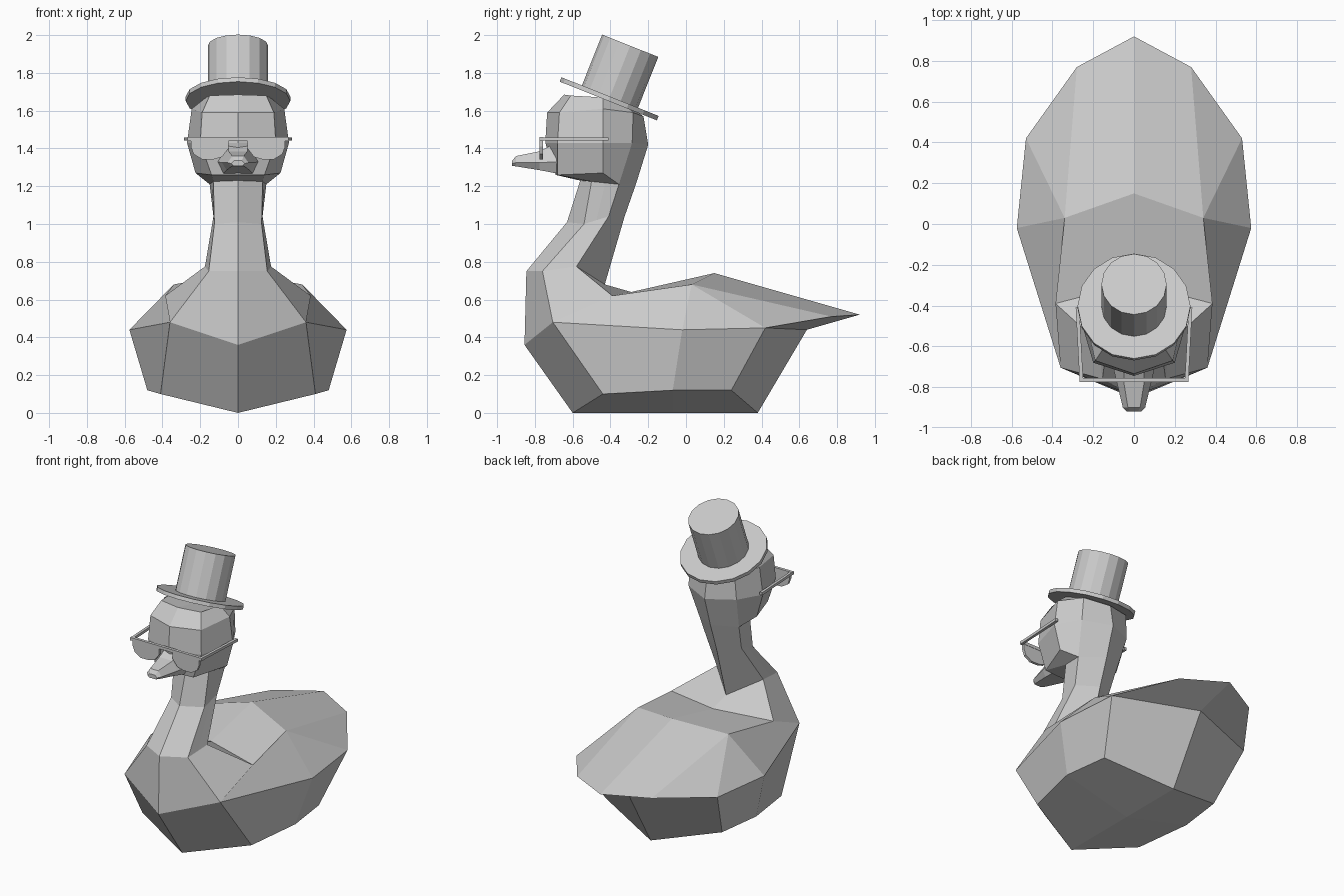
import bpy, bmesh, math
from mathutils import Matrix, Vector

if "Cube" in bpy.data.objects:
    bpy.data.objects.remove(bpy.data.objects["Cube"])


def build(name, bm, mirror=True):
    """Turn a bmesh into a flat-shaded object, optionally mirrored in x."""
    if mirror:
        dup = bmesh.ops.duplicate(bm, geom=bm.verts[:] + bm.edges[:] + bm.faces[:])
        for v in dup["geom"]:
            if isinstance(v, bmesh.types.BMVert):
                v.co.x *= -1
    bmesh.ops.remove_doubles(bm, verts=bm.verts[:], dist=0.0005)
    bmesh.ops.recalc_face_normals(bm, faces=bm.faces[:])
    me = bpy.data.meshes.new(name)
    bm.to_mesh(me)
    bm.free()
    ob = bpy.data.objects.new(name, me)
    bpy.context.collection.objects.link(ob)
    return ob


def loft(name, rings, cap_start=False, cap_end=False):
    """Bridge half rings (front/top to back/bottom) and mirror them."""
    bm = bmesh.new()
    rows = [[bm.verts.new(p) for p in r] for r in rings]
    for a, b in zip(rows, rows[1:]):
        for i in range(len(a) - 1):
            bm.faces.new((a[i], a[i + 1], b[i + 1], b[i]))
    if cap_start:
        bm.faces.new(rows[0])
    if cap_end:
        bm.faces.new(rows[-1])
    return build(name, bm)


# Body: one half, each corner named by a letter
corners = {
    "a": (0, -.60, 0), "m": (0, -.07, 0), "b": (0, .38, 0),             # keel
    "c": (.41, -.44, .10), "d": (.48, -.07, .12), "e": (.44, .24, .12),  # lower side
    "f": (0, -.855, .36), "h": (.36, -.705, .48),                       # breast
    "w": (.575, -.02, .44), "v": (.53, .42, .45),                       # widest line
    "u": (0, .64, .44), "y": (.28, .77, .51), "z": (0, .92, .52),       # tail
    "p": (.34, .03, .68), "q": (.385, -.39, .62),                       # wing line
    "t": (0, .15, .74), "n": (0, -.29, .64),                            # back
    "i": (0, -.845, .75), "g": (.155, -.76, .75),                       # neck base
    "l": (.175, -.58, .775), "k": (0, -.43, .68),
}
faces = "acdm mdeb fhca hwdc wved vube vyzu hqpw pvw pyv tpyz nqpt klqn glqh ighf"
bm = bmesh.new()
bv = {k: bm.verts.new(p) for k, p in corners.items()}
for word in faces.split():
    bm.faces.new([bv[ch] for ch in word])
build("body", bm)

# Neck and head: half rings from front centre round to back centre
neck = [
    [corners[ch] for ch in "iglk"],
    [(0, -.63, 1.01), (.125, -.54, 1.0), (.13, -.41, 1.04), (0, -.325, 1.04)],
    [(0, -.56, 1.23), (.13, -.50, 1.225), (.15, -.355, 1.21), (0, -.262, 1.22)],
]
for r in neck:
    r.insert(2, (Vector(r[1]) + Vector(r[2])) / 2)
head = [
    [(0, -.69, 1.26), (.14, -.68, 1.26), (.225, -.44, 1.27), (.15, -.355, 1.21), (0, -.262, 1.22)],
    [(0, -.745, 1.43), (.20, -.68, 1.43), (.27, -.44, 1.43), (.18, -.285, 1.43), (0, -.20, 1.42)],
    [(0, -.735, 1.59), (.19, -.67, 1.59), (.245, -.44, 1.61), (.17, -.28, 1.59), (0, -.225, 1.57)],
    [(0, -.645, 1.685), (.15, -.61, 1.68), (.17, -.44, 1.67), (.13, -.31, 1.62), (0, -.28, 1.61)],
]
loft("neck_and_head", neck + head, cap_end=True)


# Beak: tapering hexagon
def beak_ring(y, zt, xt, zs, xs, zb, xb):
    return [(0, y, zt), (xt, y, zt), (xs, y, zs), (xb, y, zb), (0, y, zb)]


loft("beak", [beak_ring(-.67, 1.44, .05, 1.33, .11, 1.265, .08),
              beak_ring(-.775, 1.385, .05, 1.325, .085, 1.285, .06),
              beak_ring(-.90, 1.36, .03, 1.325, .055, 1.305, .035),
              beak_ring(-.92, 1.335, .02, 1.32, .035, 1.308, .025)],
     cap_start=True, cap_end=True)


# Glasses: brow bar, side arms and half lenses
def bar(name, p, q, t, mirror):
    p, q = Vector(p), Vector(q)
    rot = (q - p).to_track_quat("Z", "Y").to_matrix().to_4x4()
    mat = Matrix.Translation((p + q) / 2) @ rot @ Matrix.Diagonal((t, t, (q - p).length, 1))
    bm = bmesh.new()
    bmesh.ops.create_cube(bm, size=1, matrix=mat)
    build(name, bm, mirror)


bar("glasses_bar", (-.268, -.765, 1.45), (.268, -.765, 1.45), .02, False)
bar("glasses_arms", (.258, -.77, 1.45), (.277, -.41, 1.45), .018, True)

outline = [(.05, 1.45), (.05, 1.40), (.085, 1.355), (.13, 1.342),
           (.19, 1.342), (.235, 1.37), (.25, 1.41), (.25, 1.45)]
bm = bmesh.new()
lens = bm.faces.new([bm.verts.new((x, -.775, z)) for x, z in outline])
ext = bmesh.ops.extrude_face_region(bm, geom=[lens], use_keep_orig=True)
for v in ext["geom"]:
    if isinstance(v, bmesh.types.BMVert):
        v.co.y += .018
build("glasses_lenses", bm)

# Top hat: brim and crown on a tilted axis
tilt = Matrix.Translation((0, -.407, 1.663)) @ Matrix.Rotation(math.radians(-21.7), 4, "X")
for name, radius, low, high in (("hat_brim", .277, -.0125, .0125),
                                ("hat_crown", .16, 0, .302)):
    bm = bmesh.new()
    bmesh.ops.create_cone(bm, cap_ends=True, segments=16, radius1=radius, radius2=radius,
                          depth=high - low,
                          matrix=tilt @ Matrix.Translation((0, 0, (low + high) / 2)))
    build(name, bm, False)
